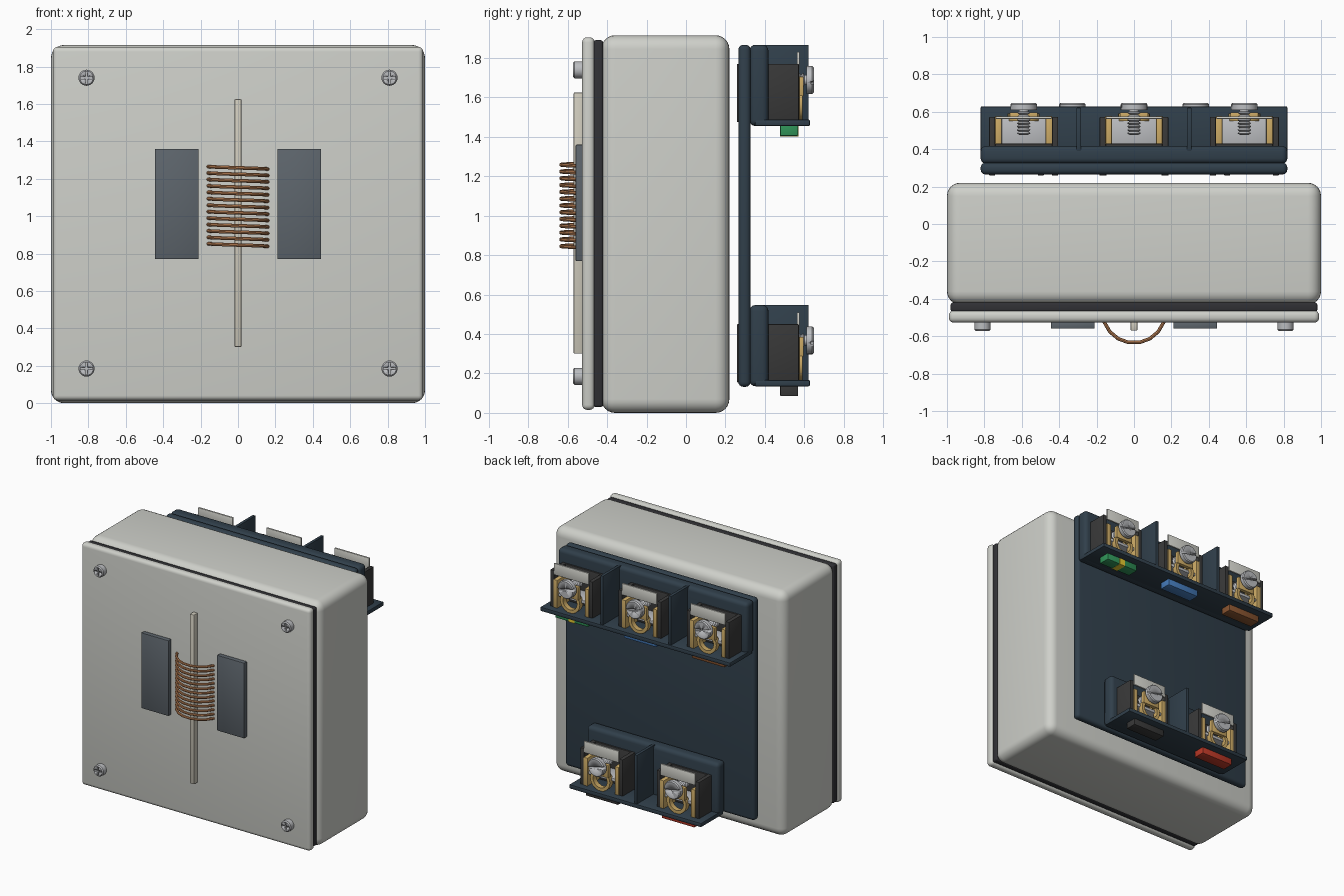
import bpy, bmesh, math
from mathutils import Vector, Matrix

if "Cube" in bpy.data.objects:
    bpy.data.objects.remove(bpy.data.objects["Cube"])

MATS = {}
COL = {
    "shell": (0.62, 0.63, 0.59), "rubber": (0.03, 0.03, 0.035), "slate": (0.11, 0.13, 0.15),
    "copper": (0.55, 0.24, 0.1), "cream": (0.62, 0.59, 0.5), "steel": (0.5, 0.51, 0.53),
    "navy": (0.03, 0.05, 0.07), "black": (0.04, 0.04, 0.04), "brass": (0.6, 0.4, 0.13),
    "label": (0.65, 0.65, 0.6), "green": (0.03, 0.3, 0.1), "yellow": (0.8, 0.6, 0.03),
    "blue": (0.06, 0.2, 0.5), "brown": (0.25, 0.09, 0.03), "red": (0.5, 0.04, 0.02),
}


def finish(name, bm, color):
    bmesh.ops.recalc_face_normals(bm, faces=bm.faces)
    for f in bm.faces:
        f.smooth = True
    for e in bm.edges:
        e.smooth = e.calc_face_angle(0) < math.radians(35)
    me = bpy.data.meshes.new(name)
    bm.to_mesh(me)
    bm.free()
    ob = bpy.data.objects.new(name, me)
    bpy.context.collection.objects.link(ob)
    if color not in MATS:
        MATS[color] = bpy.data.materials.new(color)
        MATS[color].diffuse_color = (*COL[color], 1)
    me.materials.append(MATS[color])
    return ob


def box(name, x, y, z, color, r=0.0, seg=4):
    """Box from (min, max) ranges with rounded edges."""
    bm = bmesh.new()
    bmesh.ops.create_cube(bm, size=1)
    for v in bm.verts:
        v.co = Vector([(a + b) / 2 + c * (b - a) for c, (a, b) in zip(v.co, (x, y, z))])
    if r:
        bmesh.ops.bevel(bm, geom=bm.edges[:], offset=r, segments=seg, profile=0.5, affect='EDGES')
    return finish(name, bm, color)


def lathe(name, cx, cz, profile, color, steps=28):
    """Spin (radius, y) points around a y-parallel axis through (cx, cz)."""
    bm = bmesh.new()
    vs = [bm.verts.new((cx + r, y, cz)) for r, y in profile]
    es = [bm.edges.new(p) for p in zip(vs, vs[1:])]
    bmesh.ops.spin(bm, geom=vs + es, cent=(cx, 0, cz), axis=(0, 1, 0),
                   angle=math.tau, steps=steps, use_duplicate=False)
    bmesh.ops.remove_doubles(bm, verts=bm.verts, dist=1e-5)
    return finish(name, bm, color)


def cut(ob, size, loc, angles):
    """Cut slots through a screw head."""
    for a in angles:
        bm = bmesh.new()
        bmesh.ops.create_cube(bm, size=1)
        bm.transform(Matrix.Translation(loc) @ Matrix.Rotation(a, 4, 'Y') @ Matrix.Diagonal((*size, 1)))
        c = finish("slot_cutter", bm, "steel")
        c.hide_render = True
        c.hide_set(True)
        m = ob.modifiers.new("slot", 'BOOLEAN')
        m.operation, m.solver, m.object = 'DIFFERENCE', 'EXACT', c
    bpy.context.view_layer.objects.active = ob
    for m in list(ob.modifiers):
        bpy.ops.object.modifier_apply(modifier=m.name)
    for c in [o for o in bpy.data.objects if o.name.startswith("slot_cutter")]:
        bpy.data.objects.remove(c)


# Enclosure
box("enclosure_body", (-1, 1), (-0.43, 0.22), (0, 1.915), "shell", 0.07, 6)
box("lid_gasket", (-0.98, 0.98), (-0.47, -0.42), (0.03, 1.89), "rubber", 0.012, 3)
box("front_lid", (-0.99, 0.99), (-0.527, -0.463), (0.015, 1.905), "shell", 0.026)

# Lid screws with cross slots
for sx in (-0.81, 0.81):
    for sz in (0.185, 1.74):
        s = lathe("lid_screw", sx, sz, [(0, -0.573), (0.036, -0.573), (0.043, -0.565),
                                        (0.043, -0.51), (0, -0.51)], "steel")
        cut(s, (0.065, 0.03, 0.011), (sx, -0.573, sz), (0, math.pi / 2))

# Front rod, side plates and coil
box("front_rod", (-0.019, 0.019), (-0.57, -0.52), (0.30, 1.625), "cream", 0.006, 2)
for s in (-1, 1):
    box("core_plate", sorted((s * 0.21, s * 0.445)), (-0.56, -0.52), (0.77, 1.36), "slate", 0.005, 2)

bm = bmesh.new()
N, R, W, PITCH, TURNS = 18, 0.172, 0.0095, 0.0344, 12.5
prev = None
for i in range(int(N * TURNS) + 1):
    th = -math.pi / 2 + math.tau * i / N
    d = Vector((math.sin(th), -math.cos(th), 0))
    c = Vector((0, -0.467, 1.267 - PITCH * i / N)) + d * (R - 0.003)
    ring = [bm.verts.new(c + d * W * math.cos(a) + Vector((0, 0, W * math.sin(a))))
            for a in (math.tau * k / 8 for k in range(8))]
    if prev:
        for k in range(8):
            bm.faces.new((prev[k], prev[k - 1], ring[k - 1], ring[k]))
    else:
        bm.faces.new(ring)
    prev = ring
bm.faces.new(prev)
finish("copper_coil", bm, "copper")

# Rear panel
box("rear_panel", (-0.82, 0.82), (0.265, 0.328), (0.132, 1.867), "navy", 0.026)


def terminal(cx, z0, color):
    """One screw terminal whose block starts at height z0."""
    def b(name, x, y, z, col, r=0.004):
        return box(name, (cx + x[0], cx + x[1]), y, (z0 + z[0], z0 + z[1]), col, r, 2)
    for s in (-1, 1):
        b("terminal_cheek", sorted((s * 0.152, s * 0.184)), (0.258, 0.572), (0.02, 0.315), "black")
        b("clamp_post", sorted((s * 0.118, s * 0.152)), (0.40, 0.578), (0.03, 0.25), "brass")
    b("terminal_back", (-0.152, 0.152), (0.40, 0.43), (0.02, 0.315), "black")
    b("clamp_plate", (-0.118, 0.118), (0.42, 0.565), (0.12, 0.145), "steel")
    b("clamp_front", (-0.075, 0.075), (0.565, 0.596), (0.15, 0.25), "brass")
    b("label_plate", (-0.15, 0.15), (0.562, 0.576), (0.285, 0.375), "label", 0.003)
    # wire opening ring
    lathe("wire_ring", cx, z0 + 0.115, [(0.06, 0.55), (0.06, 0.59), (0.085, 0.59),
                                        (0.085, 0.55), (0.06, 0.55)], "brass")
    # threaded screw and slotted head
    zs = z0 + 0.233
    prof = [(0, 0.475), (0.02, 0.475)]
    for k in range(7):
        y = 0.485 + k * 0.018
        prof += [(0.037, y), (0.026, y + 0.009)]
    lathe("screw_thread", cx, zs, prof + [(0.026, 0.615), (0, 0.615)], "steel", 20)
    h = lathe("screw_head", cx, zs, [(0, 0.61), (0.071, 0.61), (0.071, 0.64),
                                     (0.064, 0.648), (0, 0.648)], "steel")
    cut(h, (0.2, 0.03, 0.016), (cx, 0.648, zs), (math.radians(12),))
    # colour tab under the ledge
    b("colour_tab", (-0.14, 0.14), (0.478, 0.568), (-0.05, 0.02), color, 0.003)
    if color == "green":
        b("tab_stripe", (-0.025, 0.025), (0.476, 0.570), (-0.052, 0.01), "yellow", 0)


def block(name, half, z0, dividers, cells):
    """Terminal block: base, ledge, dividers and its terminals."""
    box(name + "_base", (-half, half), (0.322, 0.418), (z0, z0 + 0.412), "navy", 0.03)
    box(name + "_ledge", (-half, half), (0.35, 0.628), (z0, z0 + 0.032), "navy", 0.006, 2)
    for d in dividers:
        box(name + "_divider", (d - 0.012, d + 0.012), (0.39, 0.622), (z0 + 0.01, z0 + 0.412), "navy", 0.003, 2)
    for cx, color in cells:
        terminal(cx, z0, color)


block("upper_block", 0.82, 1.455, (-0.295, 0.295), ((-0.59, "brown"), (0, "blue"), (0.59, "green")))
block("lower_block", 0.57, 0.135, (0,), ((-0.33, "red"), (0.33, "black")))

for m in bpy.data.materials:
    if m.users and not m.is_grease_pencil:
        m.use_nodes = True
        m.node_tree.nodes["Principled BSDF"].inputs["Base Color"].default_value = m.diffuse_color
